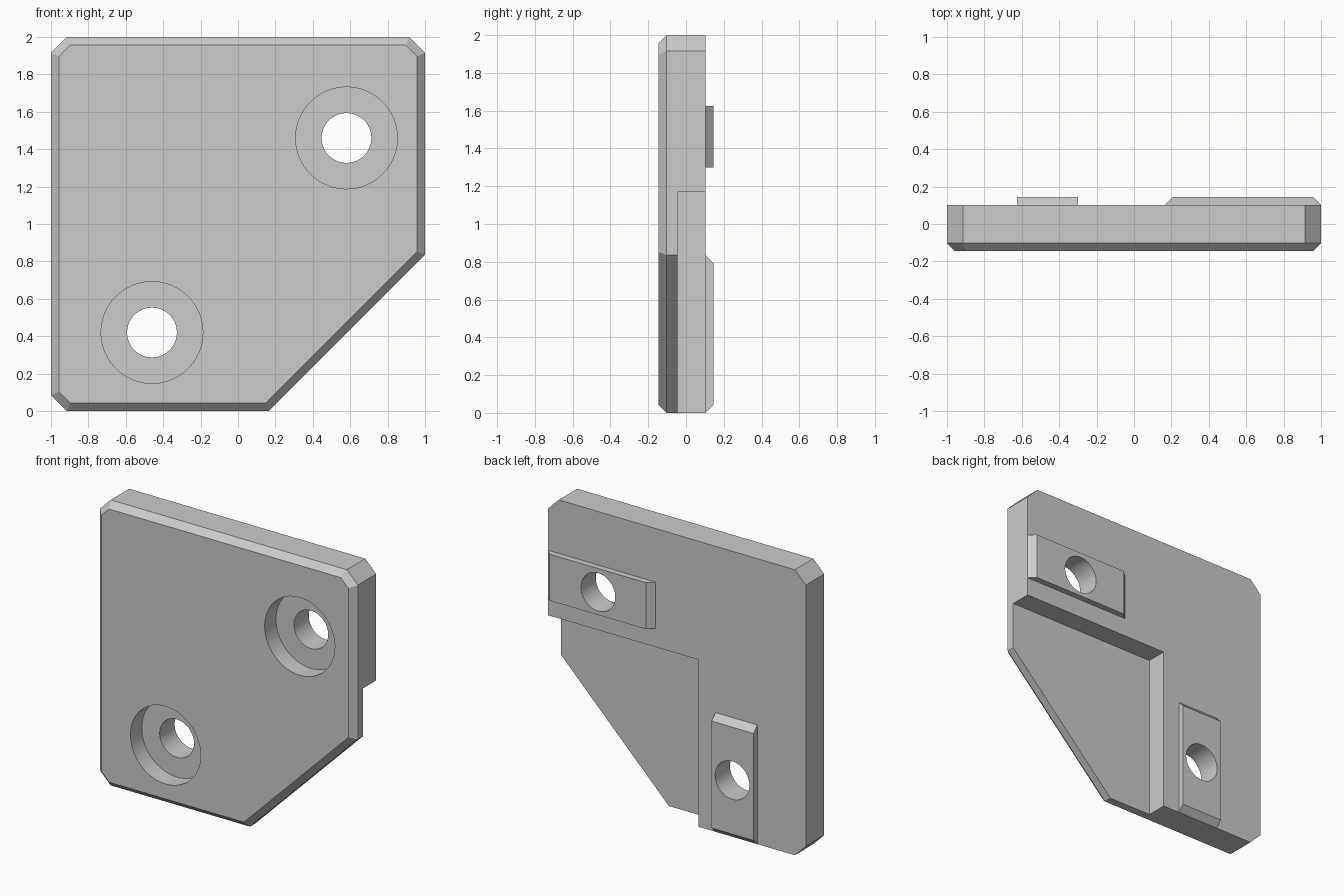
import bpy, bmesh, math
from mathutils import Matrix, Vector

if "Cube" in bpy.data.objects:
    bpy.data.objects.remove(bpy.data.objects["Cube"])

grey = bpy.data.materials.new("plain_grey")
grey.diffuse_color = (0.6, 0.6, 0.6, 1)
grey.use_nodes = True
grey.node_tree.nodes["Principled BSDF"].inputs["Base Color"].default_value = grey.diffuse_color

BEVEL = 0.043
FRONT, BACK, TAB_BACK = -0.145, 0.102, 0.145
HOLES = [(0.58, 1.46), (-0.46, 0.42)]


def inset(points, d):
    """Offset a counter-clockwise outline inwards by d."""
    result, n = [], len(points)
    for i in range(n):
        a, b, c = (Vector(points[(i + k) % n]) for k in (-1, 0, 1))
        e1, e2 = (b - a).normalized(), (c - b).normalized()
        n1, n2 = Vector((-e1.y, e1.x)), Vector((-e2.y, e2.x))
        result.append(b + (n1 + n2) * d / (1 + n1.dot(n2)))
    return result


def loft(name, sections):
    """Closed solid through (y, outline) sections; outlines are in x, z."""
    bm = bmesh.new()
    rings = [[bm.verts.new((x, y, z)) for x, z in pts] for y, pts in sections]
    n = len(rings[0])
    for r, s in zip(rings, rings[1:]):
        for i in range(n):
            j = (i + 1) % n
            bm.faces.new((r[i], r[j], s[j], s[i]))
    bm.faces.new(rings[0])
    bm.faces.new(rings[-1])
    bmesh.ops.recalc_face_normals(bm, faces=bm.faces)
    return make_object(name, bm)


def make_object(name, bm):
    mesh = bpy.data.meshes.new(name)
    bm.to_mesh(mesh)
    bm.free()
    mesh.materials.append(grey)
    ob = bpy.data.objects.new(name, mesh)
    bpy.context.collection.objects.link(ob)
    return ob


def rect(x0, x1, z0, z1):
    return [(x0, z0), (x1, z0), (x1, z1), (x0, z1)]


def cylinder(name, x, z, radius, y0, y1):
    bm = bmesh.new()
    place = Matrix.Translation((x, (y0 + y1) / 2, z)) @ Matrix.Rotation(math.pi / 2, 4, 'X')
    bmesh.ops.create_cone(bm, cap_ends=True, segments=64, radius1=radius,
                          radius2=radius, depth=y1 - y0, matrix=place)
    return make_object(name, bm)


def cut(target, cutter):
    mod = target.modifiers.new(cutter.name, 'BOOLEAN')
    mod.operation, mod.solver, mod.object = 'DIFFERENCE', 'EXACT', cutter
    cutter.hide_render = True
    cutter.hide_set(True)


# Plate with clipped corners and a bevelled front rim
outline = [(-0.915, 0), (0.165, 0), (1, 0.835), (1, 1.915),
           (0.915, 2), (-0.915, 2), (-1, 1.915), (-1, 0.085)]
plate = loft("plate", [(FRONT, inset(outline, BEVEL)),
                       (FRONT + BEVEL, outline), (BACK, outline)])

# Stepped recess in the back of the lower right corner
cut(plate, loft("recess_cutter", [(-0.045, rect(-0.17, 1.5, -0.5, 1.17)),
                                  (0.5, rect(-0.17, 1.5, -0.5, 1.17))]))

# Locating tabs on the back, with bevelled ends
side_tab = loft("side_tab", [
    (BACK, rect(0.165, 1, 1.30, 1.625)),
    (TAB_BACK, rect(0.165 + BEVEL, 1 - BEVEL, 1.30, 1.625))])
lower_tab = loft("lower_tab", [
    (BACK, rect(-0.625, -0.30, 0, 0.835)),
    (TAB_BACK, rect(-0.625, -0.30, BEVEL, 0.835 - BEVEL))])

# Counterbored screw holes through plate and tabs
for (x, z), tab in zip(HOLES, (side_tab, lower_tab)):
    bore = cylinder(tab.name + "_bore_cutter", x, z, 0.133, -0.5, 0.5)
    counterbore = cylinder(tab.name + "_counterbore_cutter", x, z, 0.272, -0.5, -0.02)
    cut(plate, counterbore)
    cut(plate, bore)
    cut(tab, bore)

# Apply the cuts, remove the helpers, and smooth only the hole walls
parts = [plate, side_tab, lower_tab]
for ob in parts:
    bpy.ops.object.select_all(action='DESELECT')
    bpy.context.view_layer.objects.active = ob
    ob.select_set(True)
    for mod in list(ob.modifiers):
        bpy.ops.object.modifier_apply(modifier=mod.name)
    bpy.ops.object.shade_smooth_by_angle(angle=math.radians(30))
for ob in list(bpy.data.objects):
    if ob not in parts:
        bpy.data.objects.remove(ob)
